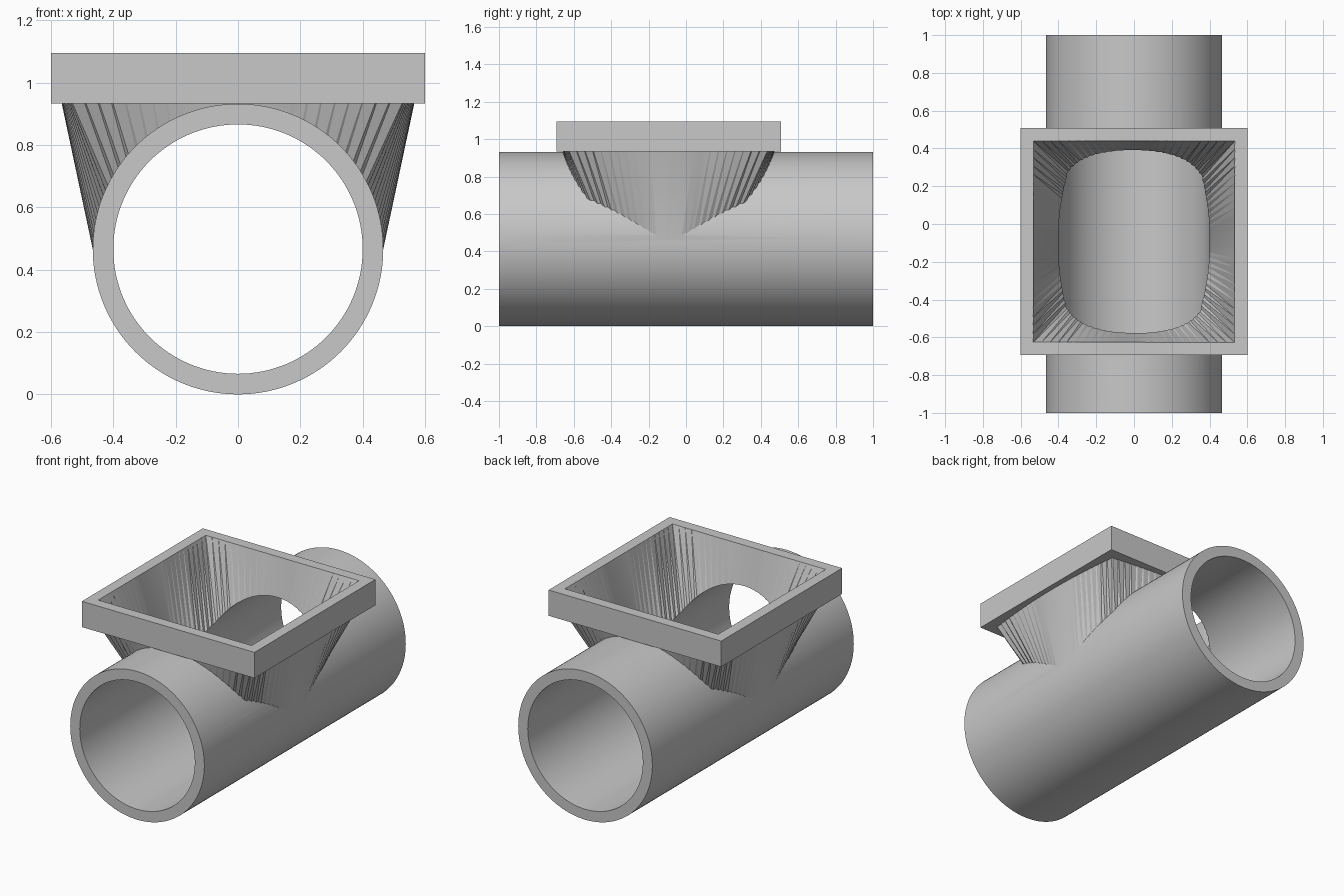
import bpy, bmesh
from math import sin, cos, pi, radians
from mathutils import Matrix, Vector

if "Cube" in bpy.data.objects:
    bpy.data.objects.remove(bpy.data.objects["Cube"])

AXIS = 0.466       # pipe radius and height of its axis
BORE = 0.4
TOP = 1.095        # rim of the hopper
CENTRE_Y = -0.093  # hopper position along the pipe

grey = bpy.data.materials.new("plain grey")
grey.use_nodes = True
grey.diffuse_color = (0.58, 0.58, 0.58, 1)
grey.node_tree.nodes["Principled BSDF"].inputs["Base Color"].default_value = grey.diffuse_color


def add_object(name, bm):
    bmesh.ops.recalc_face_normals(bm, faces=bm.faces)
    mesh = bpy.data.meshes.new(name)
    bm.to_mesh(mesh)
    bm.free()
    mesh.materials.append(grey)
    obj = bpy.data.objects.new(name, mesh)
    bpy.context.collection.objects.link(obj)
    return obj


def cylinder(name, radius, length):
    bm = bmesh.new()
    place = Matrix.Translation((0, 0, AXIS)) @ Matrix.Rotation(pi / 2, 4, "X")
    bmesh.ops.create_cone(bm, cap_ends=True, segments=128, radius1=radius,
                          radius2=radius, depth=length, matrix=place)
    return add_object(name, bm)


def box(name, half, low, high):
    bm = bmesh.new()
    place = Matrix.Translation((0, CENTRE_Y, (low + high) / 2))
    place = place @ Matrix.Diagonal((2 * half, 2 * half, high - low, 1))
    bmesh.ops.create_cube(bm, size=1, matrix=place)
    return add_object(name, bm)


def round_to_square(name, radius, half, start, end, steps=24):
    """Ruled solid from a circle at the pipe axis to a square at the rim."""
    bm = bmesh.new()
    rings = ([], [])
    for side in range(4):
        turn = Matrix.Rotation(side * pi / 2, 3, "Z")
        for i in range(steps):
            f = 2 * i / steps - 1
            a = f * pi / 4
            circle = Vector((radius * cos(a), radius * sin(a), AXIS))
            square = Vector((half, half * f, TOP))
            for ring, t in zip(rings, (start, end)):
                point = turn @ circle.lerp(square, t)
                ring.append(bm.verts.new(point + Vector((0, CENTRE_Y, 0))))
    low, high = rings
    n = len(low)
    for i in range(n):
        j = (i + 1) % n
        bm.faces.new((low[i], low[j], high[j]))
        bm.faces.new((low[i], high[j], high[i]))
    bm.faces.new(low[::-1])
    bm.faces.new(high)
    return add_object(name, bm)


# Solid parts
body = cylinder("pipe_with_square_hopper", AXIS, 2)
hopper = round_to_square("hopper_outside", AXIS, 0.6, -0.1, 0.97)
flange = box("flange", 0.6, 0.933, TOP)

# Hollow parts
bore = cylinder("pipe_bore", BORE, 2.2)
hollow = round_to_square("hopper_inside", BORE, 0.533, -0.1, 1.04)

# Join the solids, then cut both passages
bpy.context.view_layer.objects.active = body
for tool, operation in ((hopper, "UNION"), (flange, "UNION"),
                        (bore, "DIFFERENCE"), (hollow, "DIFFERENCE")):
    tool.hide_render = True
    mod = body.modifiers.new(tool.name, "BOOLEAN")
    mod.object = tool
    mod.operation = operation
    mod.solver = "EXACT"
    bpy.ops.object.modifier_apply(modifier=mod.name)
    bpy.data.objects.remove(tool)

# Smooth curved walls, crisp corners
bpy.ops.object.select_all(action="DESELECT")
body.select_set(True)
bpy.ops.object.shade_smooth_by_angle(angle=radians(15))
